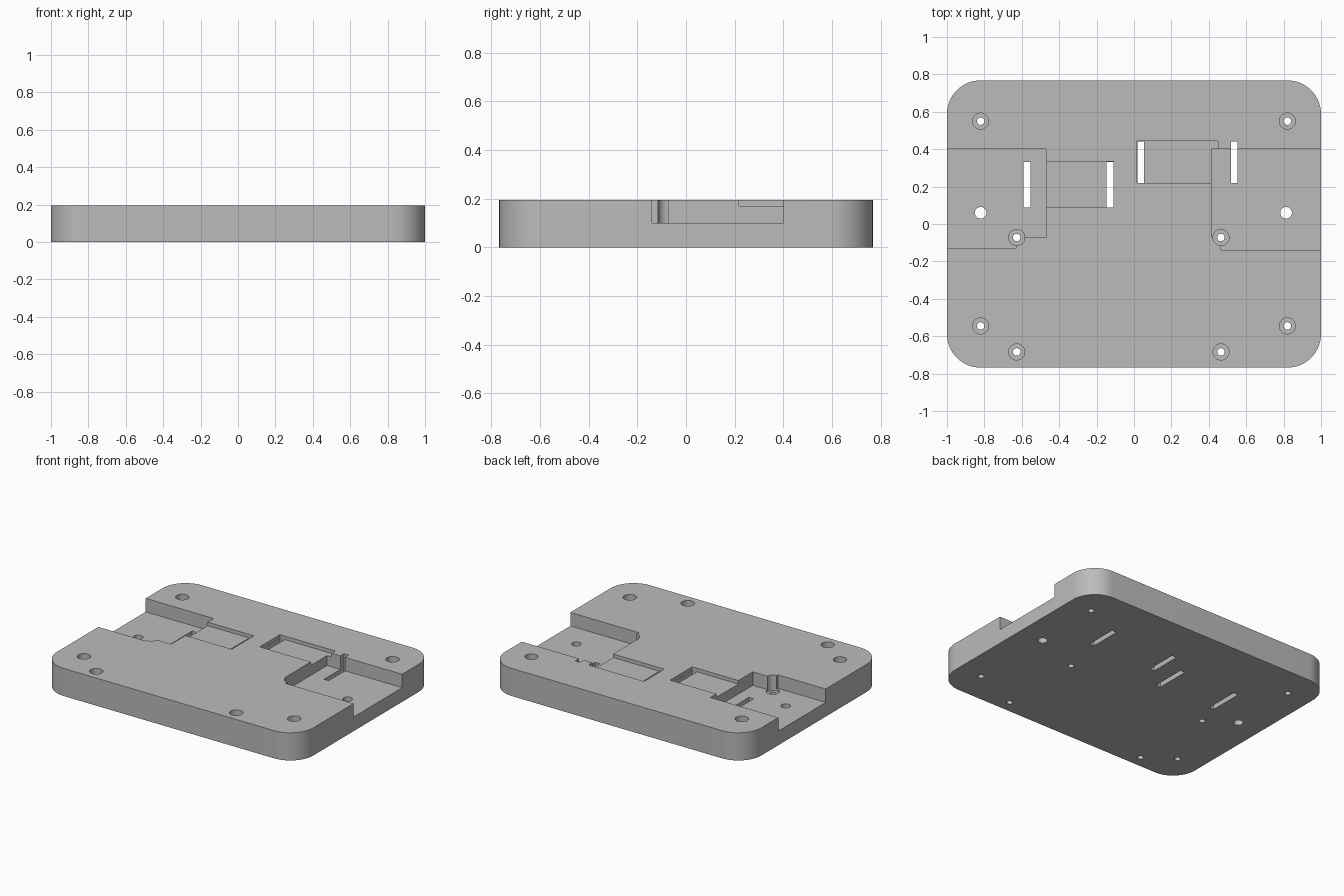
import bpy, bmesh
from math import cos, sin, pi, radians

HEIGHT, FLOOR, RECESS_Z, BORE_Z = 0.195, 0.10, 0.17, 0.085
HALF_X, HALF_Y, CORNER = 1.0, 0.768, 0.18

if "Cube" in bpy.data.objects:
    bpy.data.objects.remove(bpy.data.objects["Cube"], do_unlink=True)

grey = bpy.data.materials.new("plain_grey")
grey.use_nodes = True
colour = (0.5, 0.5, 0.5, 1)
grey.diffuse_color = colour
grey.node_tree.nodes["Principled BSDF"].inputs["Base Color"].default_value = colour


def prism(name, outline, z0, z1):
    """Extrude a counter-clockwise outline between two heights."""
    bm = bmesh.new()
    face = bm.faces.new([bm.verts.new((x, y, z0)) for x, y in outline])
    top = bmesh.ops.extrude_face_region(bm, geom=[face])["geom"]
    moved = [v for v in top if isinstance(v, bmesh.types.BMVert)]
    bmesh.ops.translate(bm, verts=moved, vec=(0, 0, z1 - z0))
    bmesh.ops.recalc_face_normals(bm, faces=bm.faces)
    mesh = bpy.data.meshes.new(name)
    bm.to_mesh(mesh)
    bm.free()
    mesh.materials.append(grey)
    obj = bpy.data.objects.new(name, mesh)
    bpy.context.collection.objects.link(obj)
    return obj


def arc(cx, cy, r, start, end, steps):
    angles = [start + (end - start) * i / steps for i in range(steps + 1)]
    return [(cx + r * cos(a), cy + r * sin(a)) for a in angles]


def circle(cx, cy, r):
    return arc(cx, cy, r, 0, 2 * pi, 32)[:-1]


def rect(x0, x1, y0, y1):
    return [(x0, y0), (x1, y0), (x1, y1), (x0, y1)]


# Rounded base plate
outline = []
for i, (sx, sy) in enumerate([(1, 1), (-1, 1), (-1, -1), (1, -1)]):
    outline += arc(sx * (HALF_X - CORNER), sy * (HALF_Y - CORNER), CORNER,
                   i * pi / 2, (i + 1) * pi / 2, 16)
plate = prism("base_plate", outline, 0, HEIGHT)
bpy.context.view_layer.objects.active = plate
plate.select_set(True)


def cut(outline, z0, z1=HEIGHT + 0.1):
    cutter = prism("cutter", outline, z0, z1)
    cutter.hide_render = True
    mod = plate.modifiers.new("cut", "BOOLEAN")
    mod.operation, mod.solver, mod.object = "DIFFERENCE", "EXACT", cutter
    bpy.ops.object.modifier_apply(modifier=mod.name)
    mesh = cutter.data
    bpy.data.objects.remove(cutter)
    bpy.data.meshes.remove(mesh)


# Stepped pockets open to each side
cut([(1.1, 0.4), (0.415, 0.4), (0.415, -0.07), (0.465, -0.07),
     (0.465, -0.14), (1.1, -0.14)], FLOOR)
cut([(-1.1, -0.128), (-0.627, -0.128), (-0.627, -0.073), (-0.47, -0.073),
     (-0.47, 0.4), (-1.1, 0.4)], FLOOR)

# Shallow strap recesses beside the pockets
cut(rect(-0.5, -0.109, 0.087, 0.333), RECESS_Z)
cut(rect(0.017, 0.45, 0.218, 0.443), RECESS_Z)

# Strap slots right through the plate
for x0, y0, y1 in [(-0.59, 0.088, 0.332), (-0.146, 0.088, 0.332),
                   (0.018, 0.219, 0.442), (0.518, 0.219, 0.442)]:
    cut(rect(x0, x0 + 0.036, y0, y1), -0.1)

# Counterbored screw holes
screws = [(sx * 0.82, y) for sx in (-1, 1) for y in (0.55, -0.545)]
screws += [(x, y) for x in (-0.627, 0.465) for y in (-0.072, -0.684)]
for x, y in screws:
    cut(circle(x, y, 0.043), BORE_Z)
    cut(circle(x, y, 0.02), -0.1)

# Plain holes in the pocket floors
for x in (-0.82, 0.813):
    cut(circle(x, 0.06, 0.031), -0.1)

bpy.ops.object.shade_smooth_by_angle(angle=radians(30))
